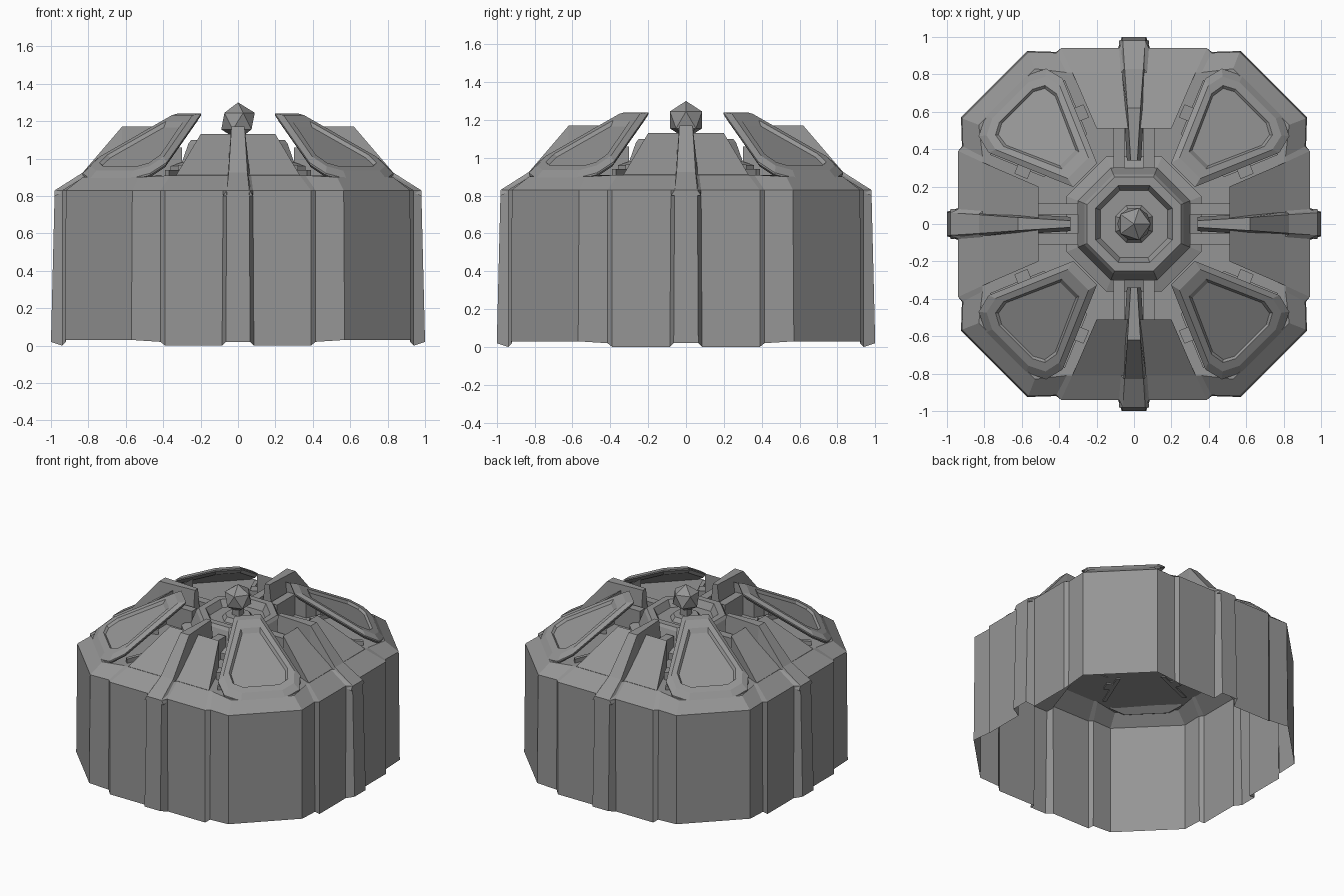
import bpy, bmesh, math
from mathutils import Vector, Matrix

if "Cube" in bpy.data.objects:
    bpy.data.objects.remove(bpy.data.objects["Cube"])

grey = bpy.data.materials.new("plain grey")
grey.diffuse_color = (0.3, 0.3, 0.3, 1)
grey.use_nodes = True
grey.node_tree.nodes["Principled BSDF"].inputs["Base Color"].default_value = grey.diffuse_color


def build(name, loops, cap_start=True, cap_end=True, turn=0):
    """Skin a list of equal-length closed loops into one flat-faced object."""
    bm = bmesh.new()
    rot = Matrix.Rotation(turn, 3, 'Z')
    rows = [[bm.verts.new(rot @ Vector(p)) for p in loop] for loop in loops]
    n = len(rows[0])
    for a, b in zip(rows, rows[1:]):
        for i in range(n):
            j = (i + 1) % n
            bm.faces.new((a[i], a[j], b[j], b[i]))
    if cap_start:
        bm.faces.new(rows[0][::-1])
    if cap_end:
        bm.faces.new(rows[-1])
    bmesh.ops.recalc_face_normals(bm, faces=bm.faces)
    me = bpy.data.meshes.new(name)
    bm.to_mesh(me)
    bm.free()
    me.materials.append(grey)
    ob = bpy.data.objects.new(name, me)
    bpy.context.collection.objects.link(ob)
    return ob


def quarters(pts):
    """Repeat a one-quarter outline four times around z."""
    out = []
    for k in range(4):
        r = Matrix.Rotation(-k * math.pi / 2, 3, 'Z')
        out += [r @ Vector(p) for p in pts]
    return out


def mirrored(half):
    """Outline symmetric across the diagonal / axis of one quarter."""
    return half + [(y, x, z) for x, y, z in reversed(half)]


# Outer wall with buttress ribs and cut corners, then the sloping shoulder
base = mirrored([(.065, 1.0, .02), (.085, .94, 0), (.39, .94, 0), (.415, .92, .02), (.57, .925, .03)])
eave = mirrored([(.06, .98, .83), (.08, .94, .83), (.39, .94, .83), (.415, .915, .83), (.565, .92, .83)])
deck = mirrored([(.05, .83, .91), (.07, .81, .91), (.33, .81, .91), (.36, .81, .91), (.53, .83, .90)])
build("wall_and_deck", [quarters(base), quarters(eave), quarters(deck)], cap_start=False)


def fin(turn):
    """Tapered roof rib: radial distance, top z, half width at top, foot z."""
    rows = []
    for y, z, w, foot in [(.98, .83, .06, .80), (.83, .925, .05, .86),
                          (.62, 1.17, .035, .95), (.34, 1.17, .018, 1.0)]:
        rows.append([(-w - .02, y, foot), (-w, y, z), (w, y, z), (w + .02, y, foot)])
    build("roof_rib", rows, turn=turn)


def box(name, x0, x1, y0, y1, z0, z1, turn):
    ring = [(x0, y0), (x1, y0), (x1, y1), (x0, y1)]
    build(name, [[(x, y, z) for x, y in ring] for z in (z0, z1)], turn=turn)


for k in range(4):
    t = k * math.pi / 2
    # Sloping roof wedge
    build("roof_wedge", [
        [(-.33, .81, .905), (.33, .81, .905), (.2, .51, .905), (-.2, .51, .905)],
        [(-.33, .81, .912), (.33, .81, .912), (.2, .51, 1.13), (-.2, .51, 1.13)]], turn=t)
    fin(t)
    for s in (-1, 1):
        # Stepped arms joining the wedge to the hub
        a, b = sorted((s * .05, s * .11))
        box("hub_arm", a, b, .3, .52, .9, 1.06, t)
        # Low rail and clip beside the wedge
        build("side_rail", [
            [(s * x, y, z) for x, y in ((.37, .77), (.39, .75), (.27, .46), (.25, .48))]
            for z in (.9, .94)], turn=t)
        build("rail_clip", [
            [(s * x, y, z) for x, y in ((.27, .64), (.32, .62), (.29, .55), (.24, .57))]
            for z in (.9, .965)], turn=t)

# Stepped octagonal hub
hub = []
for r, z in [(.36, .9), (.36, .96), (.30, .98), (.265, 1.08), (.25, 1.10),
             (.205, 1.10), (.18, 1.05), (.10, 1.05), (.08, 1.08)]:
    c = r / math.cos(math.pi / 8)
    hub.append([(c * math.cos(a), c * math.sin(a), z)
                for a in (math.pi / 8 + i * math.pi / 4 for i in range(8))])
build("hub", hub)

# Faceted beacon and its stem
bpy.ops.mesh.primitive_ico_sphere_add(subdivisions=1, radius=.1, location=(0, 0, 1.2))
beacon = bpy.context.object
beacon.name = "beacon"
beacon.data.materials.append(grey)
box("beacon_stem", -.03, .03, -.03, .03, 1.05, 1.14, 0)

# Tilted diagonal panels: half outline as (radial, sideways)
HALF = [(.37, .09), (.82, .28), (.92, .255), (.97, .15)]
INNER = [(.50, .06), (.78, .185), (.85, .175), (.88, .12)]


def panel_loop(half, drop):
    pts = half + [(r, -s) for r, s in reversed(half)]
    return [(r, s, 1.25 - .58 * (r - .37) - drop) for r, s in pts]


def blend(f):
    return [(r + (q - r) * f, s + (u - s) * f) for (r, s), (q, u) in zip(HALF, INNER)]


for k in range(4):
    build("roof_panel", [
        panel_loop(blend(.2), .04), panel_loop(HALF, .02), panel_loop(HALF, .01),
        panel_loop(blend(.4), -.012), panel_loop(blend(.85), -.012),
        panel_loop(INNER, .008)], turn=math.pi / 4 + k * math.pi / 2)
